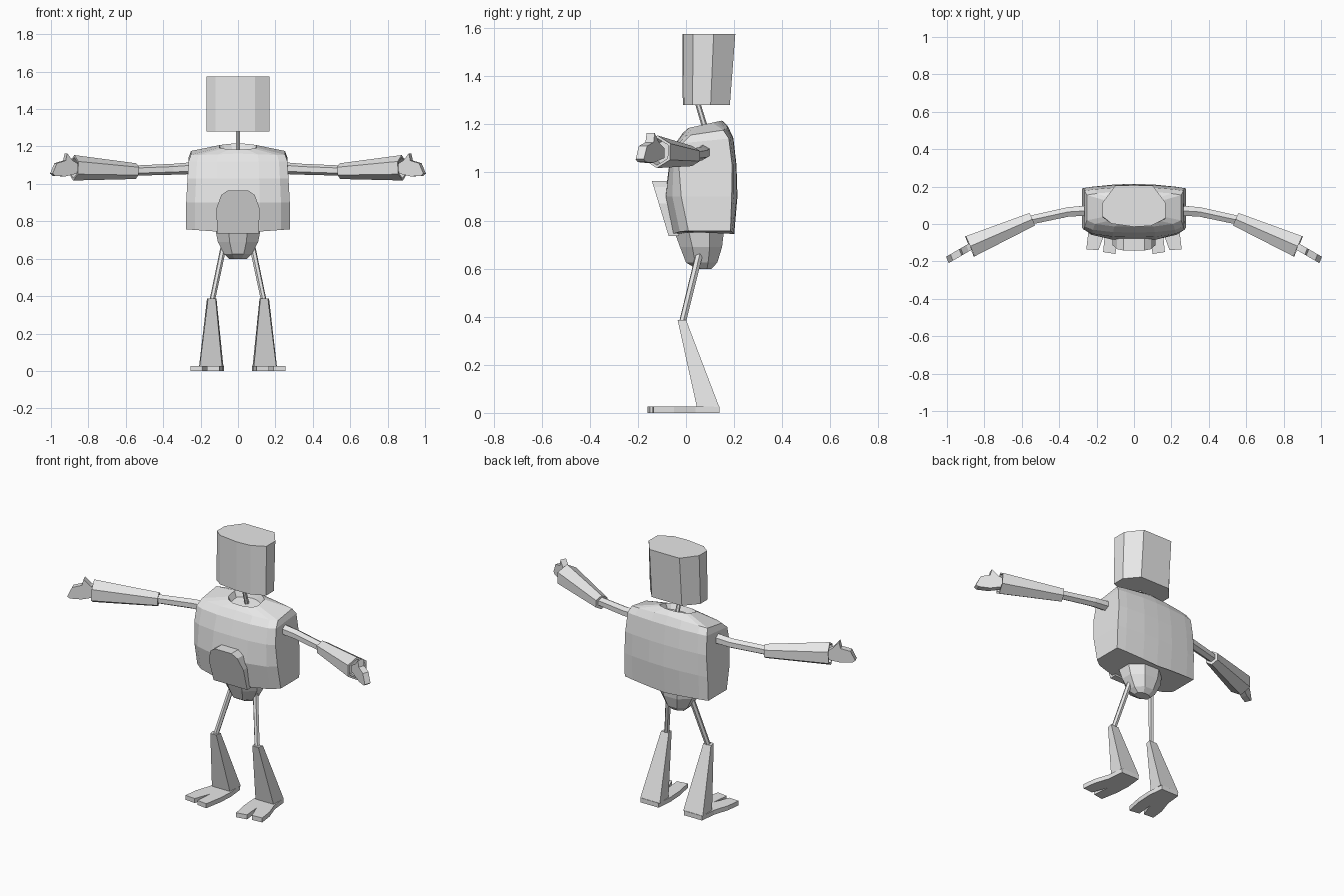
import bpy, bmesh, math
from mathutils import Vector

if "Cube" in bpy.data.objects:
    bpy.data.objects.remove(bpy.data.objects["Cube"])

grey = bpy.data.materials.new("plain_grey")
grey.diffuse_color = (0.8, 0.8, 0.8, 1)
grey.use_nodes = True
grey.node_tree.nodes["Principled BSDF"].inputs["Base Color"].default_value = grey.diffuse_color


def loft(name, rings):
    """Skin equal-length rings of points and cap both ends."""
    bm = bmesh.new()
    loops = [[bm.verts.new(p) for p in ring] for ring in rings]
    n = len(rings[0])
    for a, b in zip(loops, loops[1:]):
        for i in range(n):
            j = (i + 1) % n
            bm.faces.new((a[i], a[j], b[j], b[i]))
    bm.faces.new(loops[0][::-1])
    bm.faces.new(loops[-1])
    bmesh.ops.recalc_face_normals(bm, faces=bm.faces)
    mesh = bpy.data.meshes.new(name)
    bm.to_mesh(mesh)
    bm.free()
    mesh.materials.append(grey)
    obj = bpy.data.objects.new(name, mesh)
    bpy.context.collection.objects.link(obj)
    return obj


def tube(name, path, radii, sides):
    """Faceted tube along a path, one radius per point."""
    pts = [Vector(p) for p in path]
    rot = (pts[-1] - pts[0]).to_track_quat('Z', 'Y')
    angles = [math.tau * (i + 0.5) / sides for i in range(sides)]
    return loft(name, [[p + rot @ Vector((r * math.cos(a), r * math.sin(a), 0)) for a in angles]
                       for p, r in zip(pts, radii)])


# Head: nine-sided block whose back leans in towards the bottom
head = [(0, -.015), (.09, -.01), (.168, .03), (.168, .115), (.1, .205),
        (-.1, .205), (-.168, .115), (-.168, .04), (-.12, .002)]
loft("head", [[(x, y * k, z) for x, y in head] for k, z in ((.89, 1.28), (1, 1.575))])
tube("neck", [(0, .09, 1.15), (0, .072, 1.21), (0, .045, 1.3)], [.013, .012, .011], 6)


# Torso: rounded box, narrowing into a collar with a shallow recess
def torso_ring(z, hw, yf, ysf, ysb, yb, tilt=0, side=0):
    half = [(0, yf), (.42, yf + .05 * (ysf - yf)), (.83, yf + .45 * (ysf - yf)), (1, ysf),
            (1, ysb), (.8, yb + .6 * (ysb - yb)), (.36, yb + .1 * (ysb - yb)), (0, yb)]
    full = half + [(-x, y) for x, y in half[-2:0:-1]]
    return [(x * hw, y, z + tilt * (y - .07) + side * abs(x)) for x, y in full]


loft("torso", [
    torso_ring(.737, .278, -.055, .01, .185, .2, 0, .02),
    torso_ring(.90, .277, -.087, -.02, .19, .214),
    torso_ring(1.03, .27, -.07, -.03, .192, .21),
    torso_ring(1.13, .264, -.045, -.015, .178, .197, .1),
    torso_ring(1.175, .252, -.015, .02, .155, .175, .15, -.012),
    torso_ring(1.198, .1, .01, .05, .11, .15, .22),
    torso_ring(1.165, .085, .025, .055, .105, .135, .2)])

# Belly pocket: arched front that leans out at the top
arch = [(-.112, .735), (-.115, .87), (-.09, .94), (-.055, .965),
        (.055, .965), (.09, .94), (.115, .87), (.112, .735)]
loft("belly_pocket", [[(x, -.03, z) for x, z in arch],
                      [(x, -.072 - .07 * (z - .735) / .23, z) for x, z in arch]])


# Pelvis: tapering faceted bowl
def oval(z, hx, y0, y1):
    return [(hx * math.cos(a), (y0 + y1) / 2 + (y1 - y0) / 2 * math.sin(a) / math.sin(math.pi * 3 / 8), z)
            for a in (math.tau * (i + .5) / 8 for i in range(8))]


loft("pelvis", [oval(.75, .13, -.047, .157), oval(.69, .117, -.025, .15),
                oval(.625, .08, .0, .13), oval(.598, .05, .045, .105)])

# Outlines of the right-hand side foot and hand
foot = [(.085, .14), (.205, .14), (.215, .04), (.245, -.05), (.255, -.135), (.19, -.14),
        (.155, -.045), (.165, -.15), (.1, -.16), (.08, -.05), (.075, .04)]
hand = [(.85, 1.1), (.89, 1.125), (.92, 1.163), (.928, 1.125), (.975, 1.11),
        (.998, 1.055), (.985, 1.043), (.93, 1.04), (.85, 1.06)]

for s, tag in ((1, "left"), (-1, "right")):
    # Thin leg, flared shin and two-toed foot
    tube("leg_" + tag, [(s * .078, .055, .66), (s * .138, -.015, .375)], [.016, .015], 6)
    loft("shin_" + tag, [
        [(s * x, y, .387) for x, y in ((.12, -.035), (.16, -.035), (.166, 0), (.115, 0))],
        [(s * x, y, .025) for x, y in ((.085, .045), (.205, .045), (.208, .138), (.078, .138))]])
    loft("foot_" + tag, [[(s * x, y, z) for x, y in foot] for z in (0, .027)])
    # Arm, open sleeve and flat hand with thumb
    tube("upper_arm_" + tag, [(s * .23, .072, 1.085), (s * .35, .065, 1.078), (s * .58, .015, 1.07)],
         [.032, .029, .027], 6)
    tube("sleeve_" + tag, [(s * .545, .025, 1.068), (s * .878, -.12, 1.086), (s * .878, -.12, 1.086),
                           (s * .82, -.095, 1.083)], [.042, .068, .056, .05], 6)
    loft("hand_" + tag, [[(s * (x + d * .4), -.118 - .58 * (x - .87) + d, z) for x, z in hand]
                         for d in (-.017, .017)])
